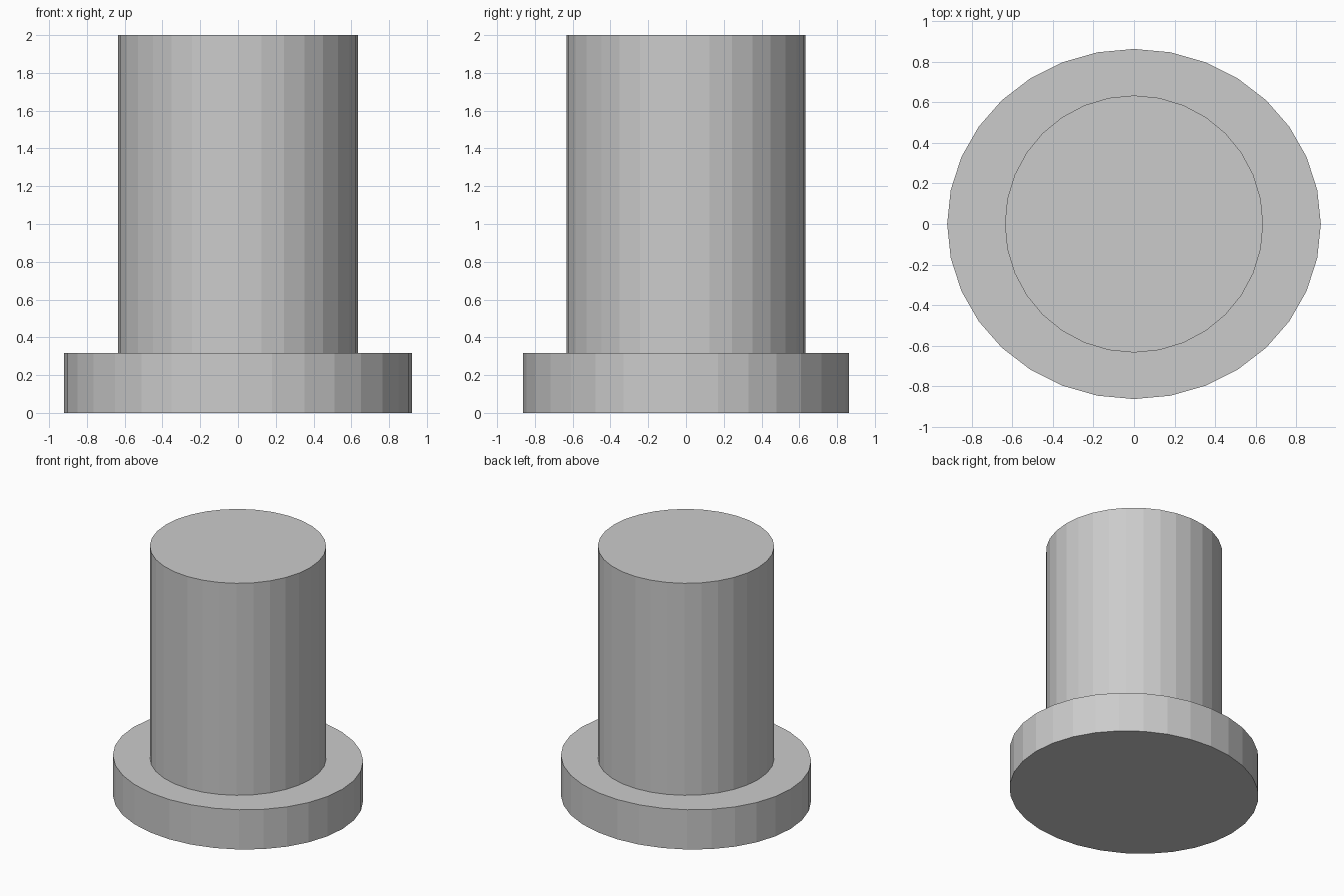
import bpy

if "Cube" in bpy.data.objects:
    bpy.data.objects.remove(bpy.data.objects["Cube"])


def drum(name, rx, ry, z0, z1):
    """Flat-shaded 32-sided elliptical cylinder between two heights."""
    bpy.ops.mesh.primitive_cylinder_add(
        vertices=32, radius=1, depth=z1 - z0, location=(0, 0, (z0 + z1) / 2))
    obj = bpy.context.object
    obj.name = name
    obj.scale = (rx, ry, 1)
    bpy.ops.object.transform_apply(location=False, rotation=False, scale=True)
    return obj


# Wide, slightly oval base flange
drum("base_flange", 0.92, 0.862, 0.0, 0.316)

# Round column, sunk a little into the flange
drum("column", 0.636, 0.633, 0.29, 2.0)
